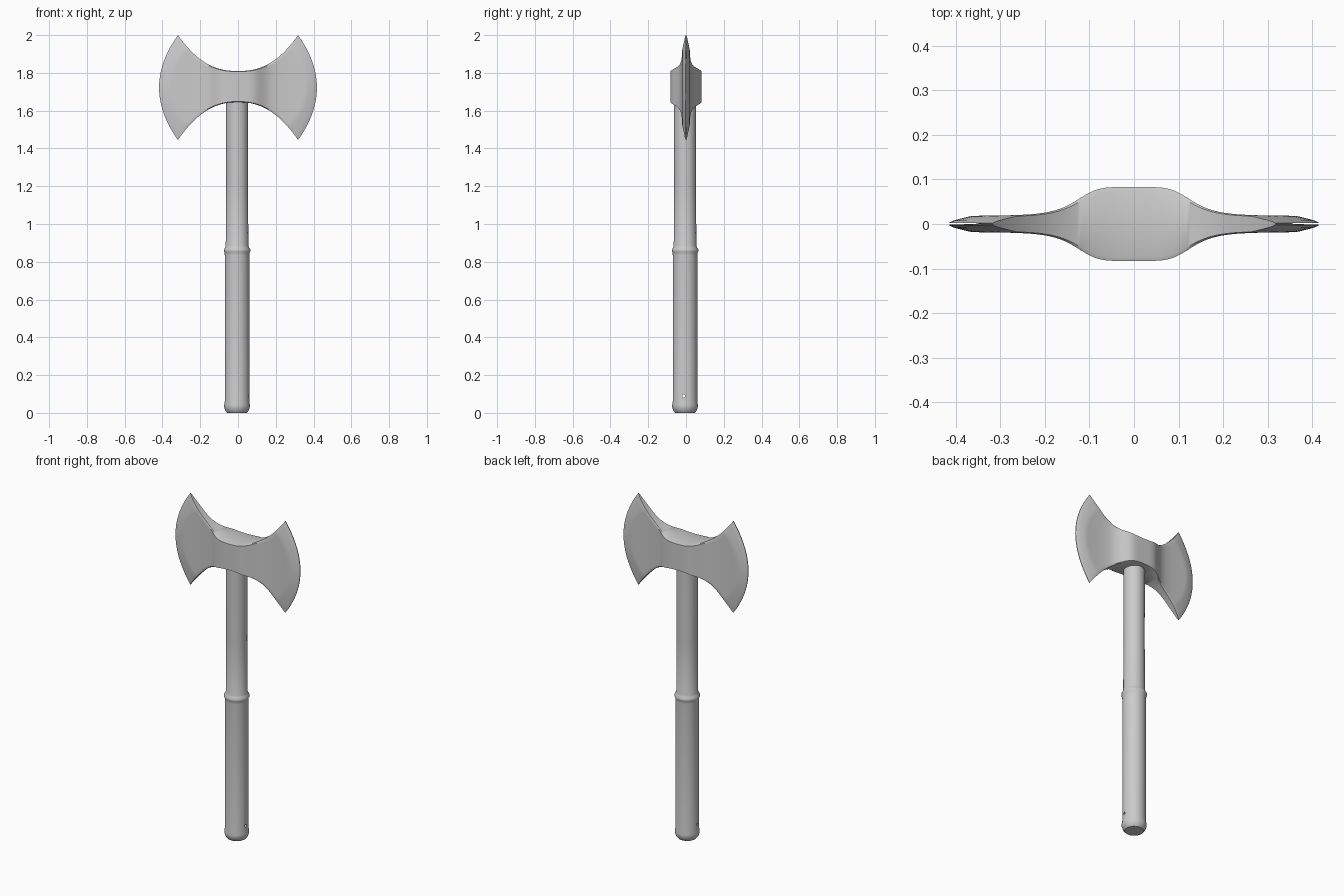
import bpy, bmesh, math

if "Cube" in bpy.data.objects:
    bpy.data.objects.remove(bpy.data.objects["Cube"])


def make_object(name, bm):
    bmesh.ops.recalc_face_normals(bm, faces=bm.faces)
    mesh = bpy.data.meshes.new(name)
    bm.to_mesh(mesh)
    bm.free()
    obj = bpy.data.objects.new(name, mesh)
    bpy.context.collection.objects.link(obj)
    return obj


def bridge(bm, rings):
    for a, b in zip(rings, rings[1:]):
        n = len(a)
        for i in range(n):
            j = (i + 1) % n
            bm.faces.new((a[i], a[j], b[j], b[i]))
    bm.faces.new(rings[0])
    bm.faces.new(rings[-1])


def smooth(obj, angle):
    bpy.ops.object.select_all(action='DESELECT')
    obj.select_set(True)
    bpy.context.view_layer.objects.active = obj
    bpy.ops.object.shade_smooth_by_angle(angle=math.radians(angle))


# Double-bitted head: swept vertical sections, thick eye, thin flared blades
def head_point(s, v, side):
    a = abs(s)
    top = 1.81 + 0.19 * a ** 2.4
    bottom = 1.645 - 0.2 * a ** 2.3
    z = (top + bottom) / 2 + v * (top - bottom) / 2
    bulge = 0.1 * (1 - v * v)
    x = 0.318 * a + bulge * a * a
    to_edge = 0.318 + bulge - x
    half = 0.018 + 0.065 / (1 + (x / 0.133) ** 5)
    half *= 0.1 + 0.9 * min(1, to_edge / 0.055) ** 0.7
    if abs(v) == 1:
        half *= 0.88
    return math.copysign(x, s), side * half, z


bm = bmesh.new()
COLS, ROWS = 40, 16
heights = [-1, -0.96] + [-0.9 + 1.8 * i / ROWS for i in range(ROWS + 1)] + [0.96, 1]
rings = []
for c in range(-COLS, COLS + 1):
    s = c / COLS
    ring = [head_point(s, v, -1) for v in heights]
    ring += [head_point(s, v, 1) for v in reversed(heights)]
    rings.append([bm.verts.new(p) for p in ring])
bridge(bm, rings)
head = make_object("axe_head", bm)
smooth(head, 40)

# Handle: lathed shaft with thicker grip, collar ring and chamfered butt
profile = [(0.052, 0), (0.062, 0.012), (0.068, 0.03), (0.068, 0.042), (0.065, 0.06),
           (0.065, 0.835), (0.066, 0.848), (0.070, 0.856), (0.070, 0.864),
           (0.064, 0.875), (0.060, 0.885), (0.058, 1.2), (0.059, 1.66)]
SIDES = 40
bm = bmesh.new()
rings = [[bm.verts.new((-0.005 + r * math.cos(2 * math.pi * i / SIDES),
                        -0.005 + r * math.sin(2 * math.pi * i / SIDES), z))
          for i in range(SIDES)] for r, z in profile]
bridge(bm, rings)
handle = make_object("handle", bm)

# Lanyard hole drilled sideways through the butt
bpy.ops.mesh.primitive_cylinder_add(vertices=12, radius=0.008, depth=0.3,
                                    location=(0, -0.012, 0.09),
                                    rotation=(0, math.pi / 2, 0))
cutter = bpy.context.object
cutter.name = "lanyard_hole_cutter"
cutter.hide_render = True
cutter.display_type = 'WIRE'
smooth(handle, 40)
hole = handle.modifiers.new("lanyard_hole", 'BOOLEAN')
hole.operation = 'DIFFERENCE'
hole.solver = 'EXACT'
hole.object = cutter
bpy.ops.object.modifier_apply(modifier=hole.name)
bpy.data.objects.remove(cutter)
